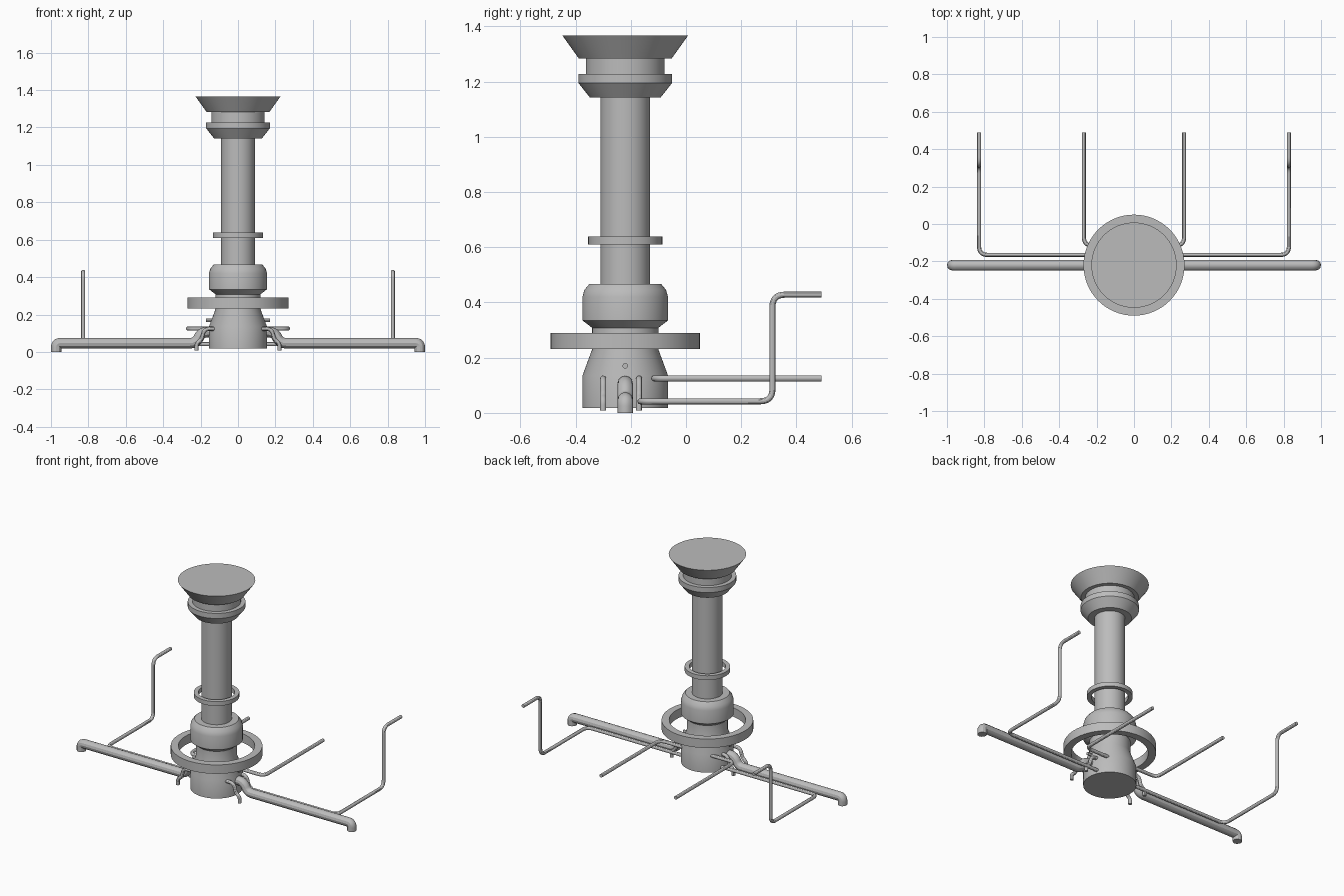
import bpy
import bmesh
import math
from mathutils import Vector

cube = bpy.data.objects.get("Cube")
if cube:
    bpy.data.objects.remove(cube, do_unlink=True)

AXIS_Y = -0.22

metal = bpy.data.materials.new("grey metal")
metal.use_nodes = True
grey = (0.5, 0.5, 0.5, 1)
metal.diffuse_color = grey
metal.node_tree.nodes["Principled BSDF"].inputs["Base Color"].default_value = grey


def finish(obj):
    obj.data.materials.append(metal)
    bpy.ops.object.select_all(action="DESELECT")
    obj.select_set(True)
    bpy.context.view_layer.objects.active = obj
    if obj.type == "CURVE":
        bpy.ops.object.convert(target="MESH")
    bpy.ops.object.shade_smooth_by_angle(angle=math.radians(30))


def lathe(name, profile, closed=False, steps=64):
    """Turn a (radius, height) profile around the column axis."""
    bm = bmesh.new()
    verts = [bm.verts.new((r, AXIS_Y, z)) for r, z in profile]
    edges = [bm.edges.new(pair) for pair in zip(verts, verts[1:])]
    if closed:
        edges.append(bm.edges.new((verts[-1], verts[0])))
    bmesh.ops.spin(bm, geom=verts + edges, cent=(0, AXIS_Y, 0), axis=(0, 0, 1),
                   angle=math.tau, steps=steps, use_duplicate=False)
    bmesh.ops.remove_doubles(bm, verts=bm.verts[:], dist=0.0001)
    bmesh.ops.recalc_face_normals(bm, faces=bm.faces[:])
    mesh = bpy.data.meshes.new(name)
    bm.to_mesh(mesh)
    bm.free()
    obj = bpy.data.objects.new(name, mesh)
    bpy.context.collection.objects.link(obj)
    finish(obj)


def ring(name, inner, outer, low, high):
    lathe(name, [(inner, low), (outer, low), (outer, high), (inner, high)], closed=True)


def rounded(points, radius, steps=8):
    """Replace each inner corner of a path with a smooth bend."""
    pts = [Vector(p) for p in points]
    path = [pts[0]]
    for a, b, c in zip(pts, pts[1:], pts[2:]):
        into, out = a - b, c - b
        cut = min(radius, into.length * 0.49, out.length * 0.49)
        start, end = b + into.normalized() * cut, b + out.normalized() * cut
        for i in range(steps + 1):
            t = i / steps
            path.append(start * (1 - t) ** 2 + b * 2 * t * (1 - t) + end * t * t)
    return path + [pts[-1]]


def tube(name, points, thickness, bend):
    path = rounded(points, bend)
    curve = bpy.data.curves.new(name, "CURVE")
    curve.dimensions = "3D"
    curve.bevel_depth = thickness
    curve.bevel_resolution = 4
    curve.use_fill_caps = True
    spline = curve.splines.new("POLY")
    spline.points.add(len(path) - 1)
    for point, co in zip(spline.points, path):
        point.co = (*co, 1)
    obj = bpy.data.objects.new(name, curve)
    bpy.context.collection.objects.link(obj)
    finish(obj)


# Central column, from the foot up
lathe("base", [(0, 0.018), (0.155, 0.018), (0.155, 0.135), (0.12, 0.23),
               (0.12, 0.32), (0, 0.32)])
lathe("bulb", [(0, 0.308), (0.12, 0.308), (0.155, 0.335), (0.155, 0.42),
               (0.148, 0.445), (0.13, 0.467), (0, 0.467)])
lathe("shaft", [(0, 0.46), (0.09, 0.46), (0.09, 1.15), (0, 1.15)])
lathe("collar", [(0, 1.142), (0.128, 1.142), (0.17, 1.195), (0.17, 1.228), (0, 1.228)])
lathe("neck", [(0, 1.22), (0.143, 1.22), (0.143, 1.29), (0, 1.29)])
lathe("flared_top", [(0, 1.283), (0.168, 1.283), (0.228, 1.367), (0, 1.367)])

# Loose rings around the column
ring("large_ring", 0.225, 0.27, 0.232, 0.29)
ring("small_ring", 0.107, 0.134, 0.61, 0.638)

# Pipework, mirrored on both sides
for side, s in (("left", 1), ("right", -1)):
    def path(*points):
        return [(s * x, y, z) for x, y, z in points]

    tube(side + "_main_pipe",
         path((0.1, AXIS_Y, 0.106), (0.195, AXIS_Y, 0.106), (0.225, AXIS_Y, 0.047),
              (0.972, AXIS_Y, 0.047), (0.972, AXIS_Y, 0)), 0.028, 0.04)
    tube(side + "_raised_pipe",
         path((0.1, -0.165, 0.042), (0.828, -0.165, 0.042), (0.828, 0.313, 0.042),
              (0.828, 0.313, 0.428), (0.828, 0.49, 0.428)), 0.011, 0.045)
    tube(side + "_straight_pipe",
         path((0.08, -0.115, 0.125), (0.268, -0.115, 0.125), (0.268, 0.49, 0.125)),
         0.011, 0.045)
    tube(side + "_stub",
         path((0.08, AXIS_Y, 0.17), (0.17, AXIS_Y, 0.17)), 0.01, 0)
    for place, y in (("front", -0.3), ("back", -0.17)):
        tube(side + "_" + place + "_leg",
             path((0.1, y, 0.124), (0.18, y, 0.124), (0.195, y, 0.065),
                  (0.222, y, 0.045), (0.222, y, 0.008)), 0.011, 0.03)
